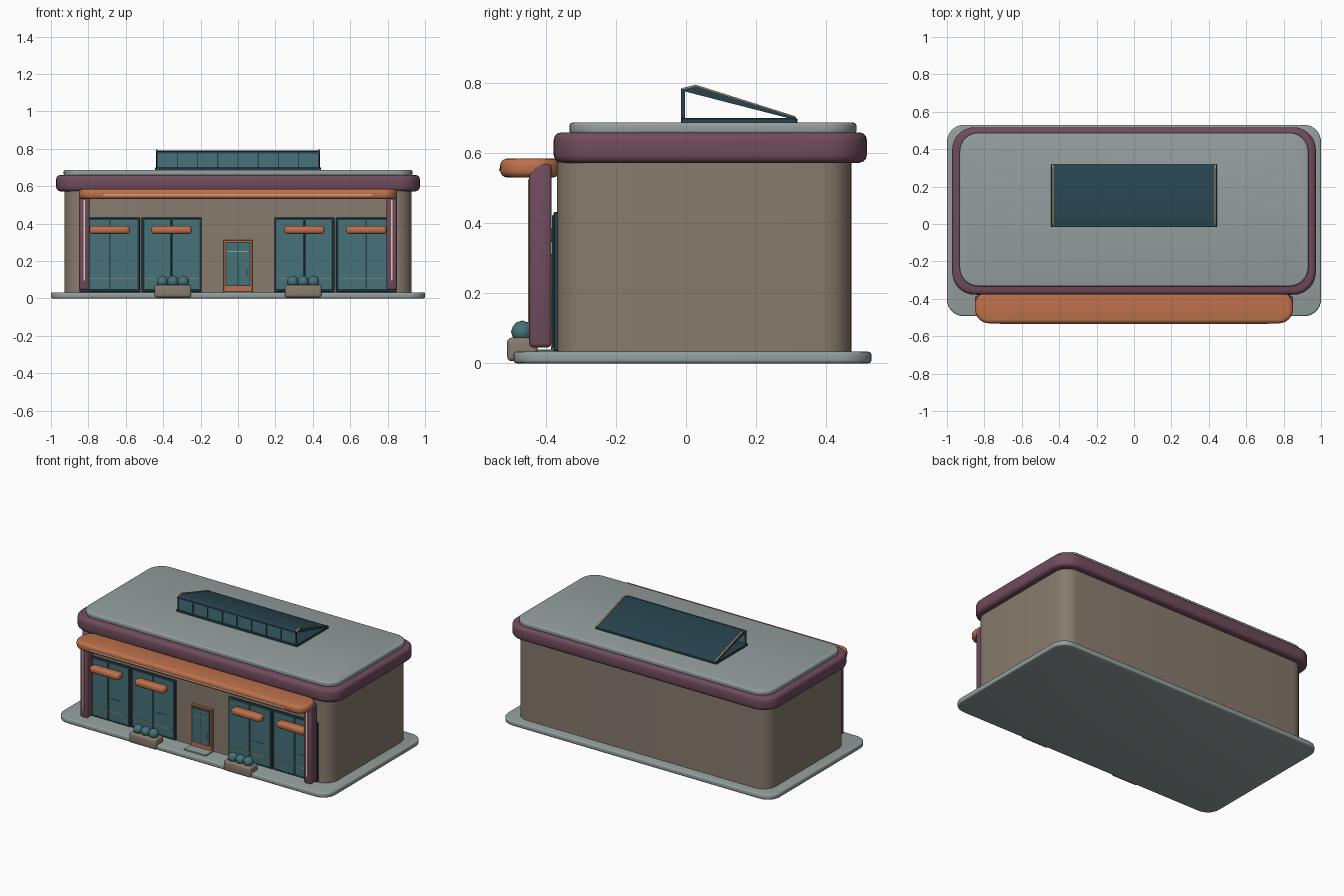
import bpy, bmesh, math

cube = bpy.data.objects.get("Cube")
if cube:
    bpy.data.objects.remove(cube, do_unlink=True)


def material(name, r, g, b):
    lin = [((c / 255 + 0.055) / 1.055) ** 2.4 for c in (r, g, b)]
    m = bpy.data.materials.new(name)
    m.use_nodes = True
    m.diffuse_color = (*lin, 1)
    m.node_tree.nodes["Principled BSDF"].inputs["Base Color"].default_value = (*lin, 1)
    return m


STONE = material("grey stone", 148, 159, 158)
TAUPE = material("taupe wall", 136, 123, 110)
PLUM = material("plum trim", 112, 76, 92)
ORANGE = material("terracotta", 190, 113, 75)
TEAL = material("teal panel", 70, 114, 120)
DARK = material("dark teal", 40, 68, 79)
CREAM = material("cream light", 240, 214, 180)
GOLD = material("brass", 178, 140, 94)


def finish(name, bm, mat):
    bmesh.ops.recalc_face_normals(bm, faces=bm.faces)
    me = bpy.data.meshes.new(name)
    bm.to_mesh(me)
    bm.free()
    me.materials.append(mat)
    me.shade_smooth()
    me.set_sharp_from_angle(angle=math.radians(35))
    ob = bpy.data.objects.new(name, me)
    bpy.context.collection.objects.link(ob)
    return ob


def box(name, mat, xs, ys, zs, edge=0.0, corner=0.0, segs=3):
    """Box given by its ranges, with rounded plan corners and rounded rims."""
    bm = bmesh.new()
    bmesh.ops.create_cube(bm, size=1)
    for v in bm.verts:
        for i, (lo, hi) in enumerate((xs, ys, zs)):
            v.co[i] = lo if v.co[i] < 0 else hi
    if corner:
        upright = [e for e in bm.edges if abs(e.verts[0].co.z - e.verts[1].co.z) > 1e-5]
        bmesh.ops.bevel(bm, geom=upright, offset=corner, segments=8, profile=0.5,
                        affect='EDGES', clamp_overlap=False)
    if edge:
        rims = [e for e in bm.edges
                if not corner or abs(e.verts[0].co.z - e.verts[1].co.z) < 1e-5]
        bmesh.ops.bevel(bm, geom=rims, offset=edge, segments=segs, profile=0.5,
                        affect='EDGES', clamp_overlap=False)
    return finish(name, bm, mat)


def prism(name, mat, profile, x0, x1):
    """Extrude a (y, z) profile along x."""
    bm = bmesh.new()
    face = bm.faces.new([bm.verts.new((x0, y, z)) for y, z in profile])
    ext = bmesh.ops.extrude_face_region(bm, geom=[face])
    for v in ext["geom"]:
        if isinstance(v, bmesh.types.BMVert):
            v.co.x = x1
    return finish(name, bm, mat)


def around(c, half):
    return (c - half, c + half)


# Ground slab, walls, cornice and roof
box("ground_slab", STONE, (-1, 1), (-0.493, 0.53), (0, 0.033), 0.009, 0.09)
box("walls", TAUPE, (-0.928, 0.928), (-0.368, 0.473), (0.03, 0.58), 0, 0.09)
box("cornice", PLUM, (-0.972, 0.972), (-0.378, 0.517), (0.573, 0.66), 0.022, 0.12)
box("roof_slab", STONE, (-0.932, 0.932), (-0.333, 0.487), (0.655, 0.688), 0.009, 0.1)

# Front canopy with light strip
box("canopy", ORANGE, (-0.85, 0.85), (-0.531, -0.36), (0.531, 0.585), 0.02, 0.075, 4)
box("canopy_light", CREAM, (-0.72, 0.72), (-0.534, -0.529), (0.55, 0.557))

# Columns with light strips
for side, name in ((-1, "right"), (1, "left")):
    x = side * 0.822
    box(name + "_column", PLUM, around(x, 0.028), (-0.448, -0.384), (0.045, 0.57), 0.012)
    box(name + "_column_light", CREAM, around(x, 0.005), (-0.452, -0.446), (0.095, 0.525))

# Large bay doors
for n, x in enumerate((-0.686, -0.355, 0.355, 0.686), 1):
    d = f"bay_door_{n}_"
    box(d + "frame", DARK, around(x, 0.161), (-0.379, -0.36), (0.035, 0.432), 0.003, 0, 1)
    for side, name in ((-1, "right"), (1, "left")):
        box(d + name + "_leaf", TEAL, around(x + side * 0.0765, 0.0735),
            (-0.383, -0.37), (0.045, 0.424), 0.002, 0, 1)
    box(d + "plate", TEAL, around(x + 0.064, 0.042), (-0.386, -0.38), (0.107, 0.19))
    box(d + "rail", GOLD, around(x, 0.145), (-0.3855, -0.38), (0.103, 0.107))
    box(d + "awning", ORANGE, around(x, 0.108), (-0.432, -0.375), (0.345, 0.388), 0.016)

# Entrance
box("entrance_frame", ORANGE, around(0, 0.078), (-0.386, -0.36), (0.035, 0.313), 0.003, 0, 1)
box("entrance_reveal", DARK, around(0, 0.068), (-0.388, -0.37), (0.066, 0.303))
for side, name in ((-1, "right"), (1, "left")):
    box("entrance_" + name + "_leaf", TEAL, around(side * 0.032, 0.029),
        (-0.391, -0.38), (0.072, 0.297))
box("entrance_rail", CREAM, around(0, 0.058), (-0.393, -0.385), (0.249, 0.252))
box("entrance_handle", CREAM, around(0.048, 0.003), (-0.4, -0.388), (0.12, 0.155))
box("entrance_step", STONE, around(0, 0.082), (-0.455, -0.36), (0.03, 0.04), 0.003, 0, 1)

# Planters with shrubs
for side, name in ((-1, "right"), (1, "left")):
    cx = side * 0.348
    box(name + "_planter", TAUPE, around(cx, 0.098), (-0.511, -0.424), (0.006, 0.073), 0.012)
    for i in (-1, 0, 1):
        bm = bmesh.new()
        bmesh.ops.create_icosphere(bm, subdivisions=2, radius=0.032)
        for v in bm.verts:
            v.co.x += cx + i * 0.056
            v.co.y -= 0.468
            v.co.z += 0.09
        finish(f"{name}_shrub_{i + 2}", bm, TEAL)

# Roof skylight: base, front glazing with bars, sloped cover and edge trims
box("skylight_base", DARK, (-0.445, 0.445), (-0.015, 0.318), (0.685, 0.701), 0.003, 0, 1)
box("skylight_glazing", TEAL, (-0.43, 0.43), (-0.01, -0.004), (0.7, 0.784))
for i in range(9):
    box(f"skylight_bar_{i + 1}", DARK, around((i - 4) * 0.108, 0.003),
        (-0.015, -0.003), (0.7, 0.782))
box("skylight_head", DARK, around(0, 0.438), (-0.015, -0.003), (0.775, 0.785))
cover = [(-0.008, 0.778), (-0.008, 0.783), (0.028, 0.792), (0.315, 0.702), (0.295, 0.7)]
prism("skylight_cover", DARK, cover, -0.438, 0.438)
trim = [(-0.008, 0.783), (-0.008, 0.787), (0.028, 0.796), (0.315, 0.705), (0.315, 0.702),
        (0.028, 0.792)]
for side, name in ((-1, "right"), (1, "left")):
    prism(name + "_skylight_trim", GOLD, trim, side * 0.43, side * 0.439)
